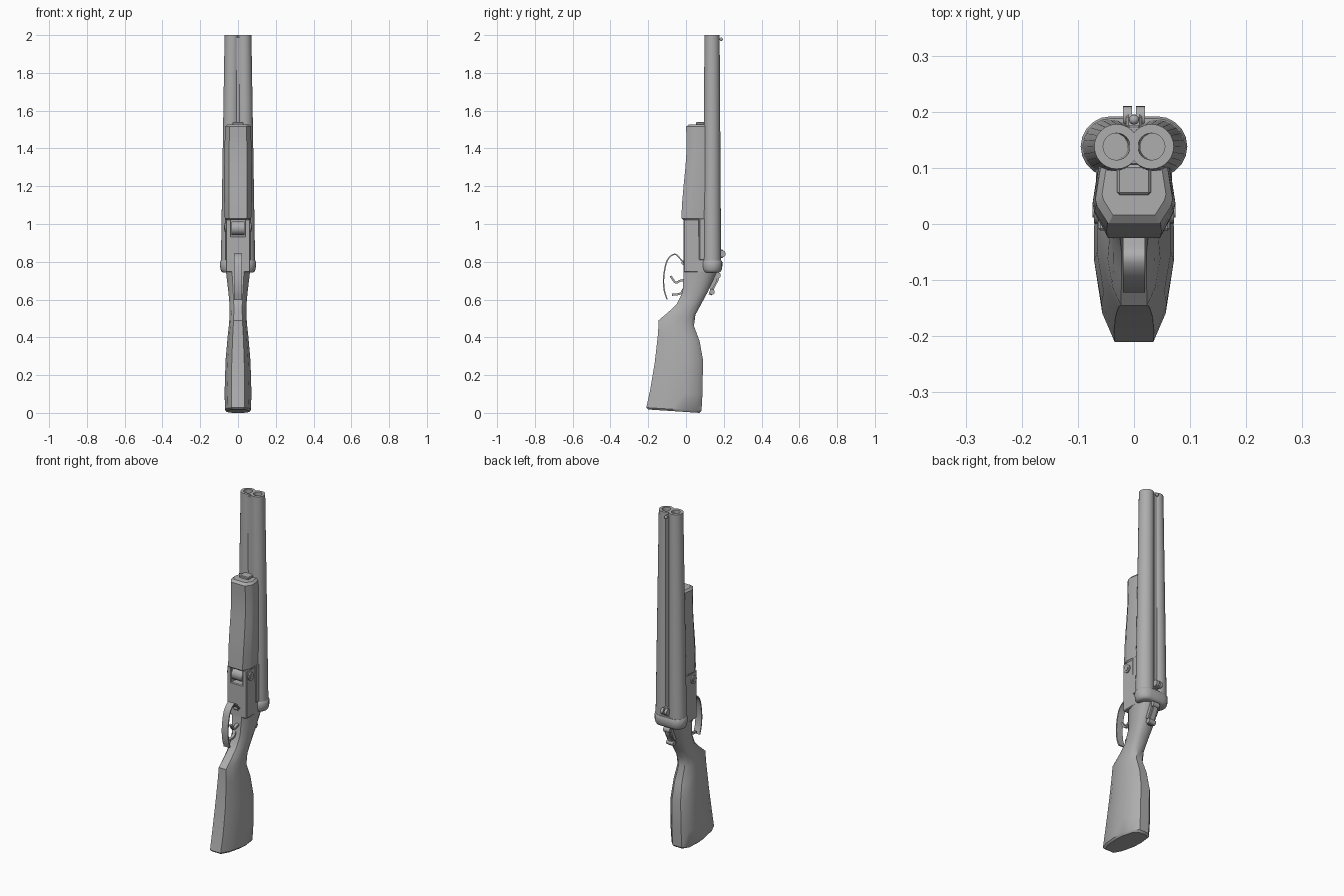
import bpy, bmesh, math
from mathutils import Vector

old = bpy.data.objects.get("Cube")
if old:
    bpy.data.objects.remove(old, do_unlink=True)

grey = bpy.data.materials.new("plain_grey")
grey.use_nodes = True
colour = (0.42, 0.42, 0.42, 1)
grey.diffuse_color = colour
grey.node_tree.nodes["Principled BSDF"].inputs["Base Color"].default_value = colour


def finish(name, bm, angle=35):
    """Turn a bmesh into a shaded object."""
    bmesh.ops.recalc_face_normals(bm, faces=bm.faces)
    mesh = bpy.data.meshes.new(name)
    bm.to_mesh(mesh)
    bm.free()
    mesh.materials.append(grey)
    ob = bpy.data.objects.new(name, mesh)
    bpy.context.collection.objects.link(ob)
    bpy.ops.object.select_all(action="DESELECT")
    ob.select_set(True)
    bpy.context.view_layer.objects.active = ob
    bpy.ops.object.shade_smooth_by_angle(angle=math.radians(angle))
    return ob


def loft(name, rings, angle=35):
    """Skin a row of equal rings and cap both ends."""
    bm = bmesh.new()
    rows = [[bm.verts.new(p) for p in ring] for ring in rings]
    n = len(rows[0])
    for a, b in zip(rows, rows[1:]):
        for i in range(n):
            j = (i + 1) % n
            bm.faces.new((a[i], a[j], b[j], b[i]))
    bm.faces.new(rows[0][::-1])
    bm.faces.new(rows[-1])
    return finish(name, bm, angle)


def box(name, low, high, bevel=0.004):
    bm = bmesh.new()
    bmesh.ops.create_cube(bm, size=1)
    for v in bm.verts:
        v.co = [l + (c + 0.5) * (h - l) for l, h, c in zip(low, high, v.co)]
    bmesh.ops.bevel(bm, geom=bm.edges[:], offset=bevel, segments=1, affect="EDGES")
    return finish(name, bm, 20)


def circle(cx, cy, z, r, n=24):
    return [(cx + r * math.cos(t * math.tau / n), cy + r * math.sin(t * math.tau / n), z)
            for t in range(n)]


def pin(name, x0, x1, y, z, r, n=20):
    """Cylinder lying along x."""
    return loft(name, [[(x, a, b) for a, b, _ in circle(y, z, 0, r, n)] for x in (x0, x1)])


def ribbon(name, path, half, thick, x=0):
    """Bent strip following a smooth side path of (y, z) points."""
    pts = [Vector(p) for p in path]
    ext = [2 * pts[0] - pts[1]] + pts + [2 * pts[-1] - pts[-2]]
    line = []
    for a, b, c, d in zip(ext, ext[1:], ext[2:], ext[3:]):
        for k in range(5):
            t = k / 5
            line.append(0.5 * (2 * b + (c - a) * t + (2 * a - 5 * b + 4 * c - d) * t * t
                               + (3 * b - a - 3 * c + d) * t ** 3))
    line.append(pts[-1])
    rings = []
    for i, p in enumerate(line):
        d = (line[min(i + 1, len(line) - 1)] - line[max(i - 1, 0)]).normalized()
        n = Vector((-d.y, d.x)) * thick / 2
        rings.append([(x + s * half, (p + n * m).x, (p + n * m).y)
                      for s, m in ((-1, -1), (1, -1), (1, 1), (-1, 1))])
    return loft(name, rings)


def mirrored(half):
    return half + [(-x, y) for x, y in reversed(half)]


# Stock: section with a narrow belly, skinned from butt to receiver
section = mirrored([(0.5, -1), (0.82, -0.65), (1, -0.1), (1, 0.35), (0.82, 0.8), (0.42, 1)])
stations = [  # front y, front z, back y, back z, half width
    (-0.2, 0.018, 0.072, 0, 0.06), (-0.21, 0.028, 0.082, 0.01, 0.069),
    (-0.19, 0.12, 0.087, 0.1, 0.071), (-0.165, 0.27, 0.09, 0.28, 0.066),
    (-0.148, 0.42, 0.072, 0.38, 0.055), (-0.145, 0.49, 0.042, 0.46, 0.047),
    (-0.092, 0.535, 0.05, 0.52, 0.044), (-0.05, 0.575, 0.08, 0.575, 0.045),
    (-0.018, 0.64, 0.115, 0.64, 0.051), (-0.012, 0.75, 0.165, 0.75, 0.064)]
loft("stock", [[(x * w, yf + (yb - yf) * (y + 1) / 2, zf + (zb - zf) * (y + 1) / 2)
                for x, y in section] for yf, zf, yb, zb, w in stations], 40)

# Twin tapered barrels with deep bores
for side, word in ((1, "left"), (-1, "right")):
    loft(word + "_barrel", [
        circle(side * 0.042, 0.137, 0.77, 0.049), circle(side * 0.031, 0.138, 2, 0.04),
        circle(side * 0.031, 0.138, 2, 0.024), circle(side * 0.035, 0.138, 1.6, 0.024)])

# Rib between the barrels, above and below
box("top_rib", (-0.011, 0.14, 0.79), (0.011, 0.176, 1.985), 0.003)
box("lower_rib", (-0.011, 0.105, 0.79), (0.011, 0.13, 1.99), 0.003)


# Rounded breech collar around both barrels
def stadium(z, r):
    arc = [math.radians(-90 + 18 * k) for k in range(11)]
    half = [(0.041 + r * math.cos(a), 0.138 + r * math.sin(a)) for a in arc]
    return [(x, y, z) for x, y in mirrored(half)]


loft("breech_collar", [stadium(z, r) for z, r in
     ((0.742, 0.036), (0.747, 0.045), (0.758, 0.051), (0.775, 0.054), (0.8, 0.054), (0.806, 0.05))])

# Receiver block, side plates and hinge fork
box("receiver", (-0.064, -0.012, 0.745), (0.064, 0.1, 0.935))
box("receiver_bridge", (-0.06, 0.045, 0.9), (0.06, 0.1, 1.03))
for s, word in ((1, "left"), (-1, "right")):
    x0, x1 = sorted((s * 0.036, s * 0.064))
    box(word + "_hinge_ear", (x0, -0.012, 0.92), (x1, 0.07, 1.025))
    pin(word + "_hinge_screw", s * 0.055, s * 0.071, 0.024, 0.983, 0.023)
    pin(word + "_screw_center", s * 0.06, s * 0.074, 0.024, 0.983, 0.012)
    x0, x1 = sorted((s * 0.055, s * 0.068))
    box(word + "_side_plate", (x0, 0.07, 0.81), (x1, 0.1, 1.03), 0.003)
pin("hinge_knuckle", -0.035, 0.035, 0.024, 0.978, 0.036)

# Fore grip: chamfered section with a shallow waist
grip = mirrored([(0.66, 0), (0.95, 0.3), (1, 0.42), (0.86, 1)])
grip_stations = [  # z, front y, half width
    (1.02, -0.012, 0.062), (1.03, -0.025, 0.07), (1.12, -0.02, 0.073), (1.2, -0.013, 0.074),
    (1.3, -0.003, 0.073), (1.39, 0.003, 0.071), (1.45, 0.003, 0.07), (1.515, 0, 0.069),
    (1.527, 0.016, 0.057)]
loft("fore_grip", [[(x * w, yf + (0.104 - yf) * y, z) for x, y in grip]
                   for z, yf, w in grip_stations], 30)
box("grip_latch", (-0.03, 0.052, 1.5), (0.03, 0.105, 1.54))

# Trigger guard and twin triggers
ribbon("trigger_guard", [(-0.005, 0.79), (-0.025, 0.81), (-0.06, 0.84), (-0.1, 0.805),
                         (-0.118, 0.72), (-0.115, 0.65), (-0.1, 0.6)], 0.02, 0.007)
ribbon("front_trigger", [(0.01, 0.705), (-0.03, 0.7), (-0.055, 0.69), (-0.082, 0.725)],
       0.008, 0.011, 0.01)
ribbon("rear_trigger", [(0.02, 0.69), (-0.01, 0.66), (-0.03, 0.632), (-0.075, 0.625)],
       0.008, 0.011, -0.01)
pin("guard_screw", -0.012, 0.012, -0.012, 0.795, 0.012)

# Opening lever behind the breech
ribbon("lever_base", [(0.15, 0.75), (0.15, 0.71), (0.125, 0.66)], 0.024, 0.03)
ribbon("lever_arm", [(0.16, 0.745), (0.165, 0.71), (0.145, 0.67), (0.128, 0.625)], 0.014, 0.018)
pin("lever_pivot", -0.02, 0.02, 0.168, 0.728, 0.016)
pin("lever_thumb_piece", -0.022, 0.022, 0.138, 0.64, 0.014)

# Notched rear sight and front bead
for s, word in ((1, "left"), (-1, "right")):
    pin(word + "_rear_sight", s * 0.004, s * 0.02, 0.192, 0.842, 0.018)
box("rear_sight_base", (-0.014, 0.165, 0.82), (0.014, 0.195, 0.865))
bead = bmesh.new()
bmesh.ops.create_uvsphere(bead, u_segments=12, v_segments=8, radius=0.009)
bmesh.ops.translate(bead, verts=bead.verts, vec=(0, 0.186, 1.978))
finish("front_bead", bead)
